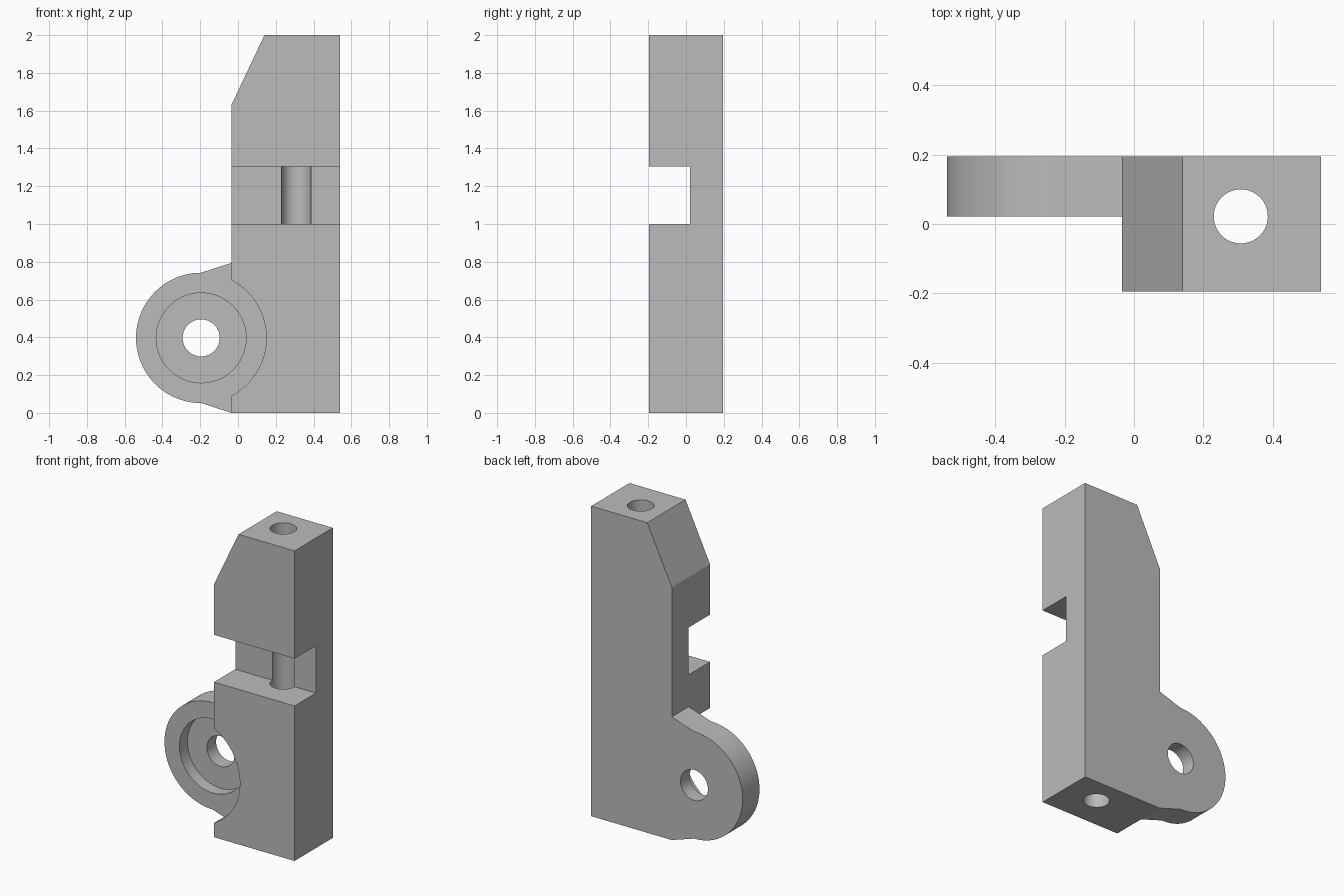
import bpy, bmesh, math
from mathutils import Vector

if "Cube" in bpy.data.objects:
    bpy.data.objects.remove(bpy.data.objects["Cube"])

grey = bpy.data.materials.new("plain grey")
grey.use_nodes = True
grey.diffuse_color = (0.5, 0.5, 0.5, 1)
grey.node_tree.nodes["Principled BSDF"].inputs["Base Color"].default_value = (0.5, 0.5, 0.5, 1)

HALF = 0.195              # half the depth of the column
MID = 0.022               # front of the ear and floor of the slot
SIDE, END = -0.035, 0.54  # column sides
EAR_X, EAR_Z, EAR_R = -0.195, 0.397, 0.345


def arc(radius, start, stop, steps, x=EAR_X, z=EAR_Z):
    angles = [math.radians(start + (stop - start) * i / steps) for i in range(steps + 1)]
    return [(x + radius * math.cos(a), z + radius * math.sin(a)) for a in angles]


def prism(name, points, depth_from, depth_to, upright=False):
    """Extrude an outline along y, or along z when upright."""
    bm = bmesh.new()
    place = (lambda a, b: (a, b, depth_from)) if upright else (lambda a, b: (a, depth_from, b))
    face = bm.faces.new([bm.verts.new(place(a, b)) for a, b in points])
    extruded = bmesh.ops.extrude_face_region(bm, geom=[face])["geom"]
    length = depth_to - depth_from
    offset = Vector((0, 0, length)) if upright else Vector((0, length, 0))
    bmesh.ops.translate(bm, vec=offset, verts=[v for v in extruded if isinstance(v, bmesh.types.BMVert)])
    bmesh.ops.recalc_face_normals(bm, faces=bm.faces)
    mesh = bpy.data.meshes.new(name)
    bm.to_mesh(mesh)
    bm.free()
    mesh.materials.append(grey)
    obj = bpy.data.objects.new(name, mesh)
    bpy.context.collection.objects.link(obj)
    return obj


def cut(target, cutter):
    bpy.context.view_layer.objects.active = target
    mod = target.modifiers.new("cut", "BOOLEAN")
    mod.operation, mod.solver, mod.object = "DIFFERENCE", "EXACT", cutter
    bpy.ops.object.modifier_apply(modifier=mod.name)
    bpy.data.objects.remove(cutter)


# Column with sloped shoulder and round ear, as one outline
outline = [(SIDE, 0), (END, 0), (END, 2), (0.14, 2), (SIDE, 1.63), (SIDE, 2 * EAR_Z)]
bracket = prism("bracket_body", outline + arc(EAR_R, 90, 270, 48), -HALF, HALF)

# Thin the ear from the front, with a round relief in the column
spread = math.degrees(math.acos((SIDE - EAR_X) / EAR_R))
relief = [(-0.7, -0.1), (SIDE, -0.1)] + arc(EAR_R, -spread, spread, 36) + [(SIDE, 0.9), (-0.7, 0.9)]
cut(bracket, prism("relief_cutter", relief, -0.4, MID))

# Recess and pivot hole in the ear
cut(bracket, prism("recess_cutter", arc(0.238, 0, 354, 59), -0.4, MID + 0.08))
cut(bracket, prism("pivot_cutter", arc(0.098, 0, 352.5, 47), -0.4, 0.4))

# Slot across the front and bore down the column
cut(bracket, prism("slot_cutter", [(-0.3, 1), (0.8, 1), (0.8, 1.305), (-0.3, 1.305)], -0.4, MID))
cut(bracket, prism("bore_cutter", arc(0.078, 0, 352.5, 47, 0.308, MID), -0.2, 2.2, upright=True))

# Smooth the round walls, keep the edges sharp
bpy.ops.object.select_all(action="DESELECT")
bracket.select_set(True)
bpy.context.view_layer.objects.active = bracket
bpy.ops.object.shade_smooth_by_angle(angle=math.radians(12))
